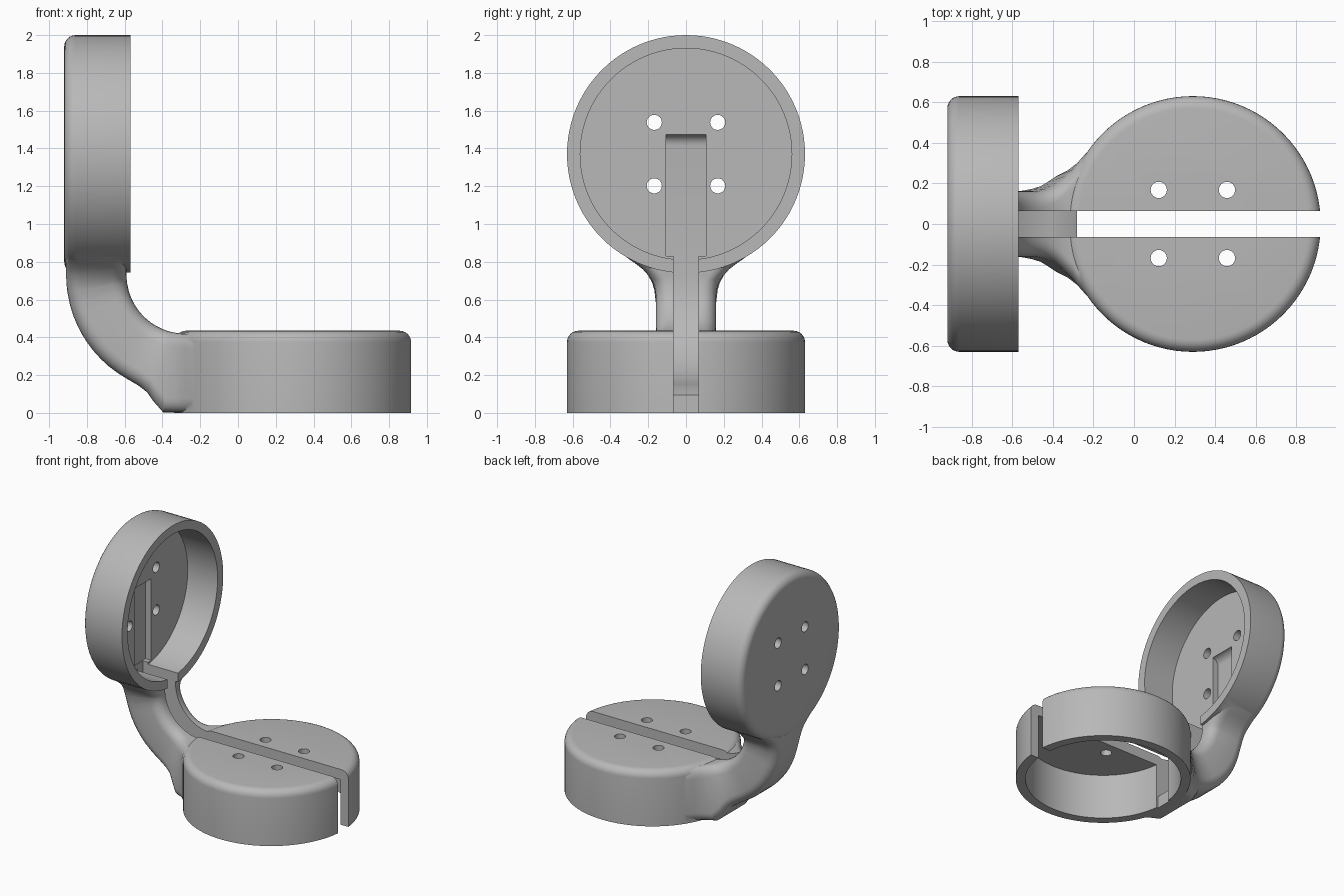
import bpy, bmesh, math
from mathutils import Matrix, Vector

if "Cube" in bpy.data.objects:
    bpy.data.objects.remove(bpy.data.objects["Cube"], do_unlink=True)

grey = bpy.data.materials.new("plain grey")
grey.use_nodes = True
grey.diffuse_color = (0.48, 0.48, 0.48, 1)
grey.node_tree.nodes["Principled BSDF"].inputs["Base Color"].default_value = grey.diffuse_color

# Frames of the two cups: local +z points out of the closed end
LOWER = Matrix.Translation((0.29, 0, 0))
UPPER = Matrix.Translation((-0.57, 0, 1.37)) @ Matrix.Rotation(math.radians(-90), 4, "Y")
RADIUS, INNER = 0.63, 0.56


def finish(bm, name):
    bmesh.ops.recalc_face_normals(bm, faces=bm.faces[:])
    mesh = bpy.data.meshes.new(name)
    bm.to_mesh(mesh)
    bm.free()
    obj = bpy.data.objects.new(name, mesh)
    mesh.materials.append(grey)
    bpy.context.collection.objects.link(obj)
    return obj


def cylinder(name, frame, radius, low, high, rounding=0, sides=96, at=(0, 0)):
    """Cylinder along the local z of a frame, optionally rounded at its top."""
    bm = bmesh.new()
    bmesh.ops.create_cone(bm, cap_ends=True, segments=sides, radius1=radius,
                          radius2=radius, depth=high - low)
    if rounding:
        rim = [e for e in bm.edges if all(v.co.z > 0 for v in e.verts)]
        bmesh.ops.bevel(bm, geom=rim, offset=rounding, segments=6,
                        profile=0.5, affect="EDGES")
    bm.transform(frame @ Matrix.Translation((at[0], at[1], (low + high) / 2)))
    return finish(bm, name)


def slab(name, outline, half):
    """Outline in the xz plane, extruded evenly to both sides of y = 0."""
    bm = bmesh.new()
    face = bm.faces.new([bm.verts.new((x, -half, z)) for x, z in outline])
    new = bmesh.ops.extrude_face_region(bm, geom=[face])["geom"]
    bmesh.ops.translate(bm, vec=(0, 2 * half, 0),
                        verts=[v for v in new if isinstance(v, bmesh.types.BMVert)])
    return finish(bm, name)


def combine(target, tool, operation):
    mod = target.modifiers.new(operation, "BOOLEAN")
    mod.operation = operation
    mod.solver = "EXACT"
    mod.object = tool
    bpy.context.view_layer.objects.active = target
    bpy.ops.object.modifier_apply(modifier=mod.name)
    bpy.data.objects.remove(tool, do_unlink=True)


# Curved arm: rounded sections swept around a quarter turn, flared at both ends
CX, CZ, BEND_IN, BEND_OUT = -0.28, 0.73, 0.31, 0.63


def arc_point(radius, degrees):
    a = math.radians(degrees)
    return Vector((CX - radius * math.sin(a), 0, CZ - radius * math.cos(a)))


def section(p, q, half, corner=0.075, steps=5):
    """Rounded rectangle between the inner point p and the outer point q."""
    mid, axis = (p + q) / 2, (q - p).normalized()
    reach = (q - p).length / 2
    points = []
    for k, (sy, sr) in enumerate([(1, 1), (-1, 1), (-1, -1), (1, -1)]):
        for i in range(steps + 1):
            a = math.pi / 2 * (k + i / steps)
            y = sy * (half - corner) + corner * math.cos(a)
            r = sr * (reach - corner) + corner * math.sin(a)
            points.append(mid + axis * r + Vector((0, y, 0)))
    return points


# Angle, outer radius and half width along the bend
bend = [(0, 0.728, 0.30), (4, 0.73, 0.265), (9, 0.737, 0.235), (14, 0.69, 0.205),
        (18, 0.652, 0.187), (23, 0.635, 0.174), (29, BEND_OUT, 0.164)]
bend += [(a, BEND_OUT, 0.16) for a in range(35, 80, 5)]
bend += [(82, BEND_OUT, 0.168), (86, BEND_OUT, 0.18), (90, BEND_OUT, 0.202)]
sections = [section(Vector((x, 0, CZ - BEND_IN)), Vector((x, 0, 0.002)), half)
            for x, half in [(-0.20, 0.38), (-0.24, 0.345)]]
sections += [section(arc_point(BEND_IN, a), arc_point(outer, a), half)
             for a, outer, half in bend]
sections += [section(Vector((CX - BEND_IN, 0, z)), Vector((CX - BEND_OUT, 0, z)), half)
             for z, half in [(0.76, 0.228), (0.79, 0.267), (0.82, 0.31), (0.87, 0.37)]]

bm = bmesh.new()
rings = [[bm.verts.new(p) for p in ring] for ring in sections]
for a, b in zip(rings, rings[1:]):
    for i in range(len(a)):
        j = (i + 1) % len(a)
        bm.faces.new((a[i], a[j], b[j], b[i]))
bm.faces.new(rings[0])
bm.faces.new(rings[-1])
arm = finish(bm, "arm")

# Solid cups joined to the arm
body = cylinder("hinged_cup_holder", LOWER, RADIUS, 0, 0.435, 0.06)
combine(body, arm, "UNION")
combine(body, cylinder("upper_cup", UPPER, RADIUS, 0, 0.35, 0.06), "UNION")

# Hollow interiors
combine(body, cylinder("lower_cavity", LOWER, INNER, -0.2, 0.355), "DIFFERENCE")
combine(body, cylinder("upper_cavity", UPPER, INNER, -0.2, 0.26), "DIFFERENCE")

# Four screw holes in each closed end
for frame, top in [(LOWER, 0.6), (UPPER, 0.5)]:
    for sx in (-1, 1):
        for sy in (-1, 1):
            hole = cylinder("screw_hole", frame, 0.04, 0.1, top, 0, 24,
                            (sx * 0.168, sy * 0.168))
            combine(body, hole, "DIFFERENCE")

# Cable slot right across the lower cup
slot = slab("slot", [(-0.28, -0.2), (1.2, -0.2), (1.2, 0.7), (-0.28, 0.7)], 0.065)
combine(body, slot, "DIFFERENCE")

# Cable channel along the inside of the arm
floor = [arc_point(0.595, a) for a in range(8, 91, 4)]
outline = [(-0.27, 0.09)] + [(p.x, p.z) for p in floor]
outline += [(-0.875, 0.84), (-0.45, 0.84), (-0.27, 0.6)]
combine(body, slab("channel", outline, 0.065), "DIFFERENCE")

# Wider groove in the upper cup floor with a curved end
curve = [(-0.82 - 0.06 * math.sin(a), 1.415 + 0.06 * math.cos(a))
         for a in [math.pi / 2 * i / 6 for i in range(7)]]
groove = slab("groove", [(-0.7, 0.83), (-0.7, 1.475)] + curve + [(-0.88, 0.83)], 0.105)
combine(body, groove, "DIFFERENCE")

# Smooth shading with sharp rims kept
bpy.ops.object.select_all(action="DESELECT")
body.select_set(True)
bpy.context.view_layer.objects.active = body
bpy.ops.object.shade_smooth_by_angle(angle=math.radians(30))
